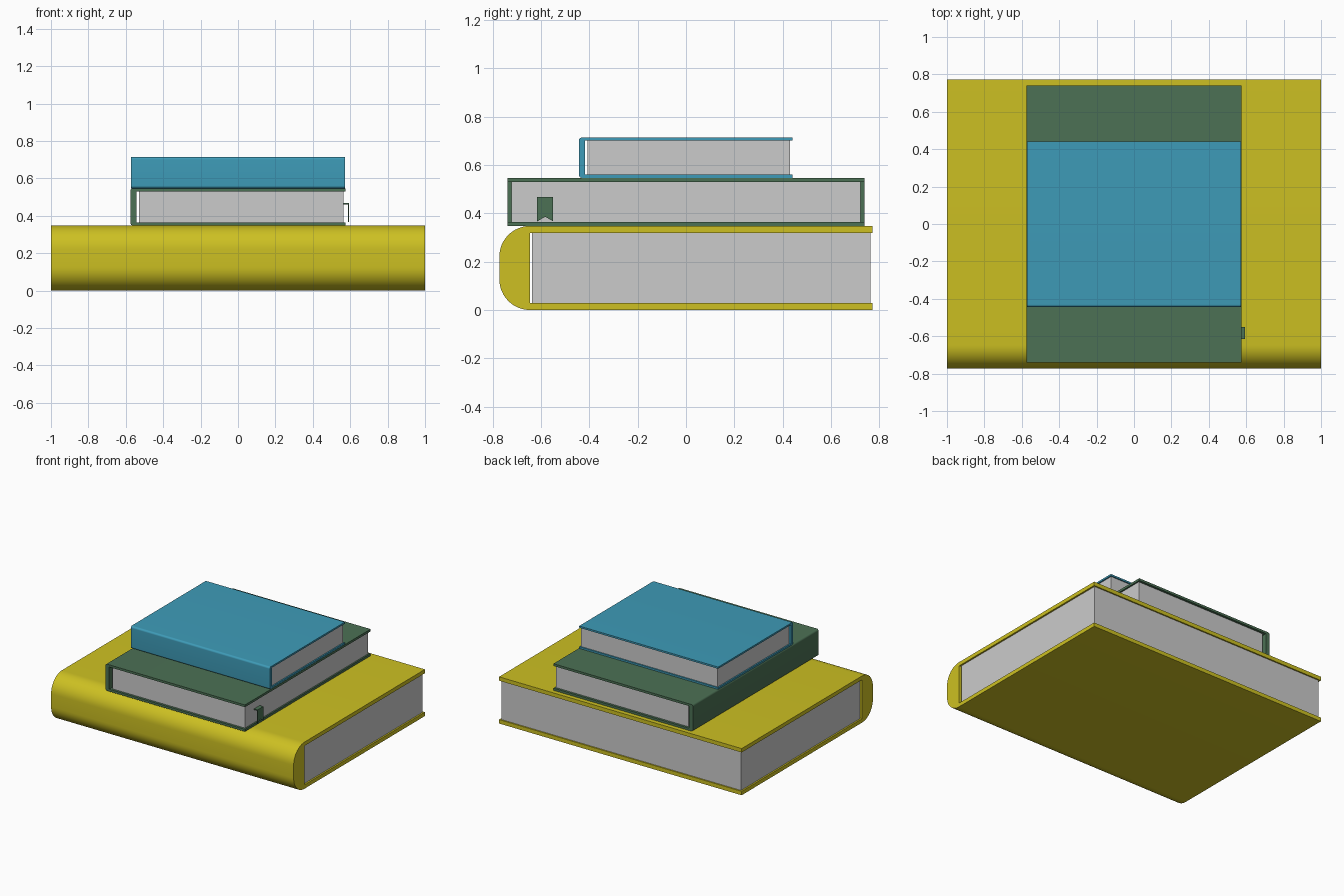
import bpy, bmesh, math
from mathutils import Matrix

if "Cube" in bpy.data.objects:
    bpy.data.objects.remove(bpy.data.objects["Cube"])


def material(name, color):
    m = bpy.data.materials.new(name)
    m.diffuse_color = (*color, 1)
    m.use_nodes = True
    m.node_tree.nodes["Principled BSDF"].inputs["Base Color"].default_value = m.diffuse_color
    return m


def prism(name, profile, x0, x1, mat=None, turn=0):
    """Extrude a (y, z) outline along x, then turn it about z."""
    bm = bmesh.new()
    face = bm.faces.new([bm.verts.new((x0, y, z)) for y, z in profile])
    ext = bmesh.ops.extrude_face_region(bm, geom=[face])
    verts = [v for v in ext["geom"] if isinstance(v, bmesh.types.BMVert)]
    bmesh.ops.translate(bm, verts=verts, vec=(x1 - x0, 0, 0))
    bmesh.ops.recalc_face_normals(bm, faces=bm.faces)
    bm.transform(Matrix.Rotation(turn, 4, "Z"))
    mesh = bpy.data.meshes.new(name)
    bm.to_mesh(mesh)
    bm.free()
    obj = bpy.data.objects.new(name, mesh)
    bpy.context.collection.objects.link(obj)
    if mat:
        mesh.materials.append(mat)
    bpy.ops.object.select_all(action="DESELECT")
    obj.select_set(True)
    bpy.context.view_layer.objects.active = obj
    bpy.ops.object.shade_smooth_by_angle(angle=math.radians(30))
    return obj


def rect(y0, y1, z0, z1):
    return [(y0, z0), (y1, z0), (y1, z1), (y0, z1)]


def book(name, half_len, y0, y1, z0, z1, board, spine, radius, gap, inset, lip, color, turn=0):
    """Hard cover with a rounded spine at y0, wrapped around a page block."""
    n = 12
    arc = [math.pi / 2 * i / n for i in range(n + 1)]
    top = [(y0 + radius * (1 - math.sin(a)), z1 - radius * (1 - math.cos(a))) for a in arc]
    low = [(y0 + radius * (1 - math.cos(a)), z0 + radius * (1 - math.sin(a))) for a in arc]
    inner = y0 + spine
    outline = [(y1, z1)] + top + low + [
        (y1, z0), (y1, z0 + board), (inner, z0 + board), (inner, z1 - board), (y1, z1 - board)]
    prism(name + "_cover", outline, -half_len, half_len, material(name + "_cloth", color), turn)
    # page block
    prism(name + "_pages", rect(inner + gap, y1 - lip, z0 + board, z1 - board),
          -half_len + inset, half_len - inset, None, turn)


green = (0.072, 0.165, 0.09)

# stack of three books, the middle one with its spine to the left
book("bottom_book", 1.0, -0.773, 0.773, 0, 0.348, 0.029, 0.127, 0.127, 0.009, 0.012, 0.01,
     (0.61, 0.53, 0.016))
book("middle_book", 0.74, -0.575, 0.575, 0.348, 0.547, 0.017, 0.031, 0.014, 0.016, 0.017, 0.011,
     green, -math.pi / 2)
book("top_book", 0.573, -0.444, 0.44, 0.547, 0.714, 0.013, 0.026, 0.014, 0.01, 0.01, 0.009,
     (0.048, 0.33, 0.48))

# ribbon bookmark with a notched tail
ribbon = material("ribbon", green)
prism("bookmark_strip", rect(-0.616, -0.55, 0.461, 0.468), 0.555, 0.594, ribbon)
prism("bookmark_tail", [(-0.616, 0.468), (-0.616, 0.367), (-0.583, 0.386),
                        (-0.55, 0.367), (-0.55, 0.468)], 0.588, 0.594, ribbon)
